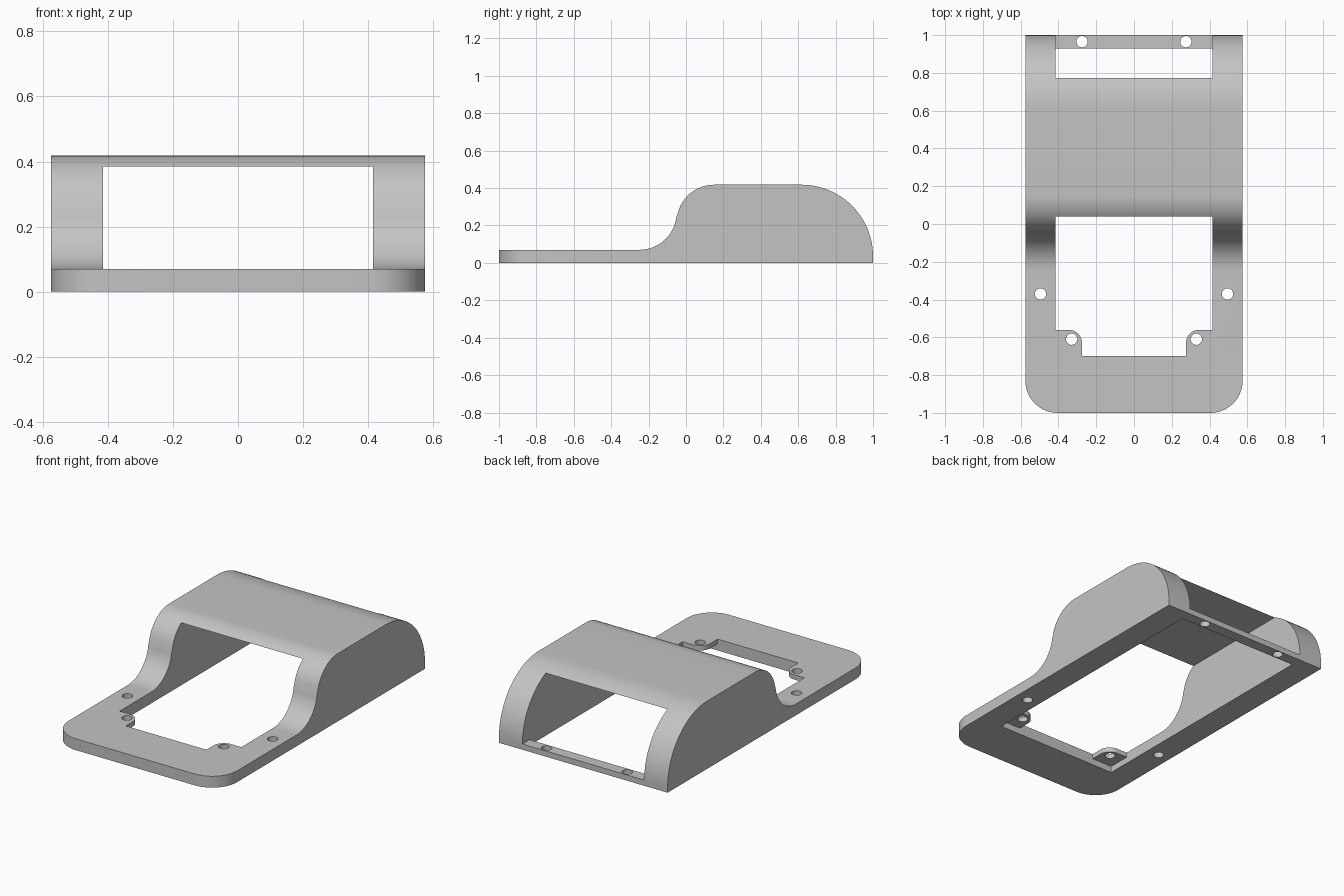
import bpy, bmesh, math
from mathutils import Vector

if "Cube" in bpy.data.objects:
    bpy.data.objects.remove(bpy.data.objects["Cube"])

HALF_W, INNER_W = 0.575, 0.415
TOP, PLATE, CEILING, LEDGE = 0.418, 0.07, 0.385, 0.035
OPEN_FRONT, OPEN_BACK = -0.70, 0.93

grey = bpy.data.materials.new("plain grey")
grey.use_nodes = True
colour = (0.55, 0.55, 0.55, 1)
grey.diffuse_color = colour
grey.node_tree.nodes["Principled BSDF"].inputs["Base Color"].default_value = colour


def arc(cx, cy, r, start, end, steps):
    """Points on a circular arc, angles in degrees."""
    angles = [math.radians(start + (end - start) * i / steps) for i in range(steps + 1)]
    return [(cx + r * math.cos(a), cy + r * math.sin(a)) for a in angles]


def prism(name, outline, to_3d, direction):
    """Extrude a 2D outline into a closed solid."""
    bm = bmesh.new()
    face = bm.faces.new([bm.verts.new(to_3d(*p)) for p in outline])
    moved = bmesh.ops.extrude_face_region(bm, geom=[face])["geom"]
    verts = [v for v in moved if isinstance(v, bmesh.types.BMVert)]
    bmesh.ops.translate(bm, verts=verts, vec=Vector(direction))
    bmesh.ops.recalc_face_normals(bm, faces=bm.faces)
    mesh = bpy.data.meshes.new(name)
    bm.to_mesh(mesh)
    bm.free()
    obj = bpy.data.objects.new(name, mesh)
    bpy.context.collection.objects.link(obj)
    obj.data.materials.append(grey)
    return obj


def upright(name, outline, z0, z1):
    return prism(name, outline, lambda x, y: (x, y, z0), (0, 0, z1 - z0))


def rectangle(y0, y1):
    return [(-INNER_W, y0), (INNER_W, y0), (INNER_W, y1), (-INNER_W, y1)]


def cut(target, cutter):
    """Subtract the cutter and discard it."""
    mod = target.modifiers.new("cut", "BOOLEAN")
    mod.operation, mod.solver, mod.object = "DIFFERENCE", "EXACT", cutter
    bpy.context.view_layer.objects.active = target
    bpy.ops.object.modifier_apply(modifier=mod.name)
    bpy.data.objects.remove(cutter)


# Side profile: thin plate, S-shaped rise, flat roof, rounded back
r = 0.2
back_r = TOP - LEDGE
lean = math.degrees(math.atan2(TOP - PLATE - 2 * r, 2 * r))
profile = [(-1, 0), (-1, PLATE)]
profile += arc(-0.25, PLATE + r, r, -90, lean, 16)
profile += arc(-0.25 + 2 * r, TOP - r, r, 180 + lean, 90, 16)[1:]
profile += arc(1 - back_r, LEDGE, back_r, 90, 0, 24)
profile += [(1, 0)]
body = prism("housing", profile, lambda y, z: (-HALF_W, y, z), (2 * HALF_W, 0, 0))

# Rounded front corners of the plate
bm = bmesh.new()
bm.from_mesh(body.data)
corners = [e for e in bm.edges
           if all(v.co.y < -0.99 for v in e.verts)
           and abs(e.verts[0].co.z - e.verts[1].co.z) > 0.05]
bmesh.ops.bevel(bm, geom=corners, offset=0.17, segments=14, profile=0.5, affect="EDGES")
bm.to_mesh(body.data)
bm.free()

# Opening through the plate and under the roof, leaving two corner tabs
tab = [(0.275, OPEN_FRONT)] + arc(0.345, -0.63, 0.07, 180, 90, 10) + [(INNER_W, -0.56)]
half = tab + [(INNER_W, OPEN_BACK)]
outline = half + [(-x, y) for x, y in reversed(half)]
cut(body, upright("opening_cutter", outline, -0.1, CEILING))

# Recess below the tabs, and the rear window above the low back bar
cut(body, upright("recess_cutter", rectangle(OPEN_FRONT, OPEN_BACK), -0.1, 0.04))
cut(body, upright("window_cutter", rectangle(0.5, 1.2), LEDGE, CEILING))

# Screw holes in plate, tabs and back bar
for x, y in [(0.495, -0.37), (0.33, -0.61), (0.275, 0.965)]:
    for side in (-1, 1):
        circle = arc(side * x, y, 0.03, 0, 360, 24)[:-1]
        cut(body, upright("hole_cutter", circle, -0.1, 0.2))

bpy.ops.object.select_all(action="DESELECT")
body.select_set(True)
bpy.context.view_layer.objects.active = body
bpy.ops.object.shade_smooth_by_angle(angle=math.radians(30))
